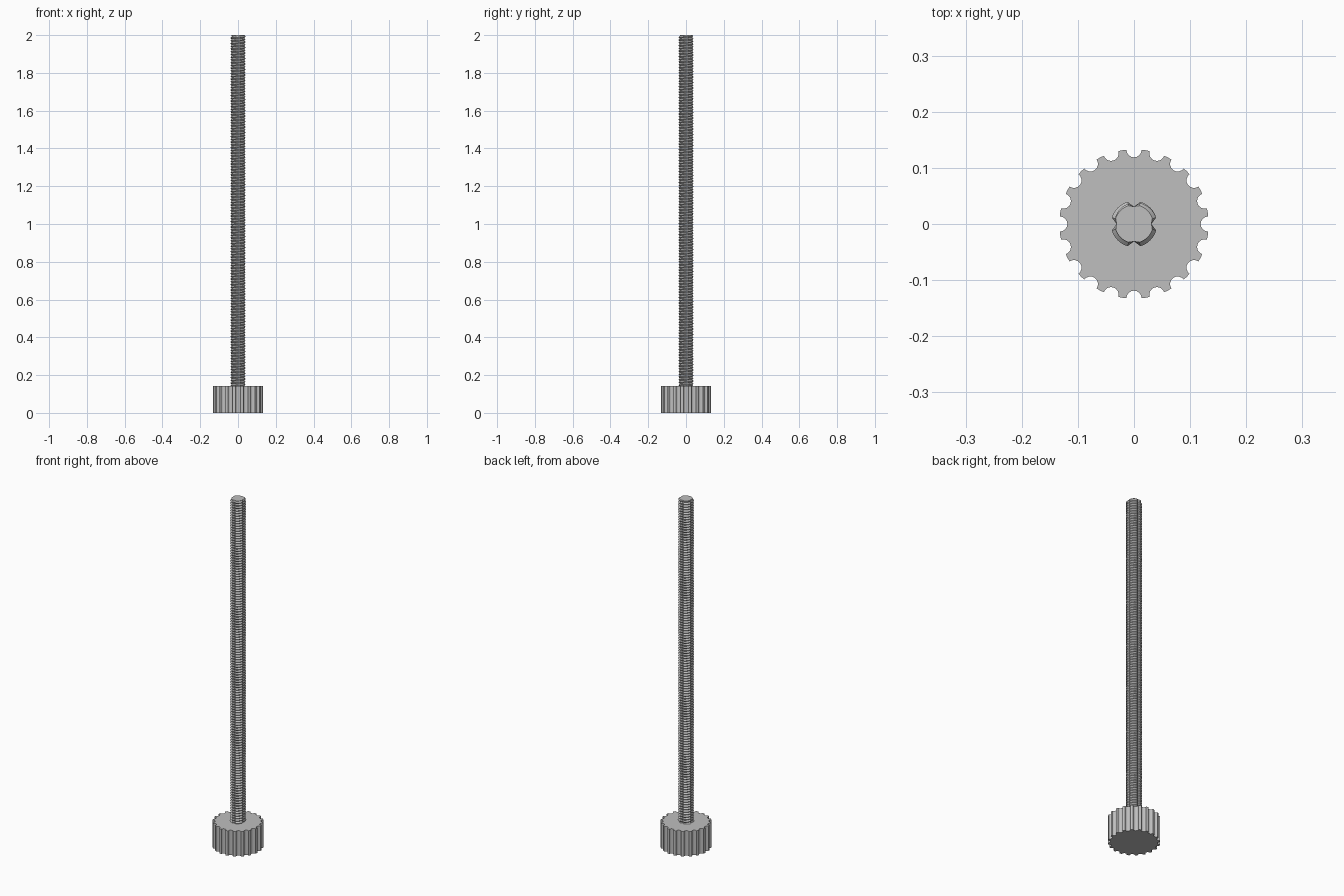
import bpy, bmesh, math
from math import sin, cos, pi, radians

old = bpy.data.objects.get("Cube")
if old:
    bpy.data.objects.remove(old, do_unlink=True)

steel = bpy.data.materials.new("grey steel")
steel.use_nodes = True
GREY = (0.52, 0.52, 0.52, 1)
steel.diffuse_color = GREY
steel.node_tree.nodes["Principled BSDF"].inputs["Base Color"].default_value = GREY

HEAD_R, HEAD_H, NOTCHES, NOTCH_R = 0.133, 0.143, 20, 0.0135
CREST, ROOT, GROOVE, PITCH = 0.041, 0.034, 0.031, 0.0145
TOP, START = 2.0, 0.1


def finish(bm, name):
    bmesh.ops.recalc_face_normals(bm, faces=bm.faces[:])
    mesh = bpy.data.meshes.new(name)
    bm.to_mesh(mesh)
    bm.free()
    mesh.materials.append(steel)
    ob = bpy.data.objects.new(name, mesh)
    bpy.context.collection.objects.link(ob)
    bpy.ops.object.select_all(action='DESELECT')
    ob.select_set(True)
    bpy.context.view_layer.objects.active = ob
    bpy.ops.object.shade_smooth_by_angle(angle=radians(30))
    return ob


# Head: disc with round notches cut around the rim
bm = bmesh.new()
outline = []
for n in range(NOTCHES):
    a = 2 * pi * n / NOTCHES
    for k in range(9):
        t = -pi / 2 + pi * k / 8
        u = HEAD_R - 0.0007 - NOTCH_R * cos(t)
        v = NOTCH_R * sin(t)
        outline.append((u * cos(a) - v * sin(a), u * sin(a) + v * cos(a)))
    mid = a + pi / NOTCHES
    outline.append((HEAD_R * cos(mid), HEAD_R * sin(mid)))
base = bm.faces.new([bm.verts.new((x, y, 0)) for x, y in outline])
ext = bmesh.ops.extrude_face_region(bm, geom=[base])
bmesh.ops.translate(bm, vec=(0, 0, HEAD_H),
                    verts=[g for g in ext["geom"] if isinstance(g, bmesh.types.BMVert)])
finish(bm, "knurled_head")

# Shaft: helical thread split by four lengthwise V grooves
bm = bmesh.new()
angles = []
for q in range(4):
    angles.append((90 * q, True))
    angles += [(90 * q + 16 + 58 * k / 8, False) for k in range(9)]
angles.append((360, True))
rows = math.ceil((TOP - START) / PITCH * 2) + 4
columns = []
for deg, in_groove in angles:
    a = radians(deg)
    column = []
    for k in range(rows):
        z = START + (k / 2 + deg / 360 - 1) * PITCH
        r = CREST if k % 2 else ROOT
        r = min(r, ROOT + max(0, TOP - z))
        if in_groove:
            r = GROOVE
        column.append(bm.verts.new((r * cos(a), r * sin(a), min(z, TOP))))
    columns.append(column)
for c, d in zip(columns, columns[1:]):
    for k in range(rows - 1):
        bm.faces.new((c[k], d[k], d[k + 1], c[k + 1]))
bm.faces.new([c[-1] for c in columns[:-1]])
bmesh.ops.remove_doubles(bm, verts=bm.verts[:], dist=0.00005)
finish(bm, "threaded_shaft")
